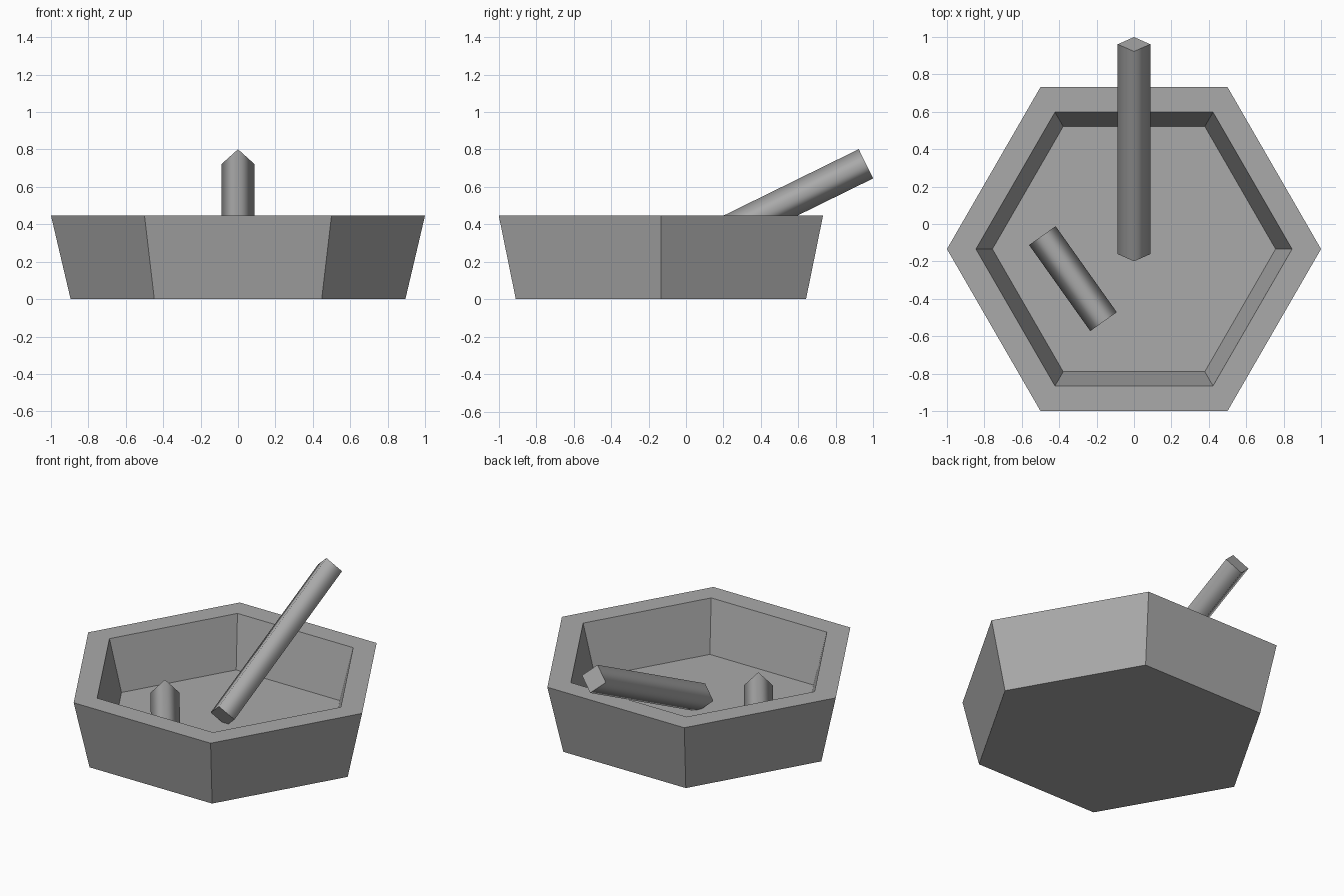
import bpy, bmesh, math
from mathutils import Vector, Matrix

cube = bpy.data.objects.get("Cube")
if cube:
    bpy.data.objects.remove(cube, do_unlink=True)

grey = bpy.data.materials.new("stone grey")
grey.use_nodes = True
colour = (0.4, 0.4, 0.4, 1)
grey.diffuse_color = colour
grey.node_tree.nodes["Principled BSDF"].inputs["Base Color"].default_value = colour


def add_object(name, bm):
    bmesh.ops.recalc_face_normals(bm, faces=bm.faces)
    mesh = bpy.data.meshes.new(name)
    bm.to_mesh(mesh)
    bm.free()
    mesh.materials.append(grey)
    obj = bpy.data.objects.new(name, mesh)
    bpy.context.collection.objects.link(obj)
    return obj


def bowl(name, profile, sides, centre):
    """Sweep a (radius, height) profile round a polygon and cap both ends."""
    bm = bmesh.new()
    rings = []
    for radius, z in profile:
        angles = [math.tau * i / sides for i in range(sides)]
        rings.append([bm.verts.new(centre + Vector((radius * math.cos(a), radius * math.sin(a), z)))
                      for a in angles])
    for low, high in zip(rings, rings[1:]):
        for i in range(sides):
            j = (i + 1) % sides
            bm.faces.new((low[i], low[j], high[j], high[i]))
    bm.faces.new(rings[0])
    bm.faces.new(rings[-1])
    return add_object(name, bm)


def stick(name, start, end, radius):
    """Square bar on edge, with soft-shaded sides and crisp flat ends."""
    start, end = Vector(start), Vector(end)
    axis = (end - start).normalized()
    across = axis.cross(Vector((0, 0, 1))).normalized()
    up = across.cross(axis)
    turn = Matrix((across, up, axis)).transposed().to_4x4()
    bm = bmesh.new()
    bmesh.ops.create_cone(bm, cap_ends=True, segments=4, radius1=radius, radius2=radius,
                          depth=(end - start).length,
                          matrix=Matrix.Translation((start + end) / 2) @ turn)
    for face in bm.faces:
        is_cap = abs(face.normal.dot(axis)) > 0.9
        face.smooth = not is_cap
        if is_cap:
            for edge in face.edges:
                edge.smooth = False
    return add_object(name, bm)


# Six-sided bowl: outer wall, flat rim, inner wall, floor
bowl("bowl", [(0.895, 0), (1.0, 0.447), (0.845, 0.447), (0.757, 0.115)], 6, Vector((0, -0.134, 0)))

# Long stick leaning over the back rim, short stick lying on the floor
stick("leaning_stick", (0, -0.161, 0.172), (0, 0.961, 0.723), 0.087)
stick("lying_stick", (-0.49, -0.062, 0.157), (-0.163, -0.522, 0.157), 0.087)
